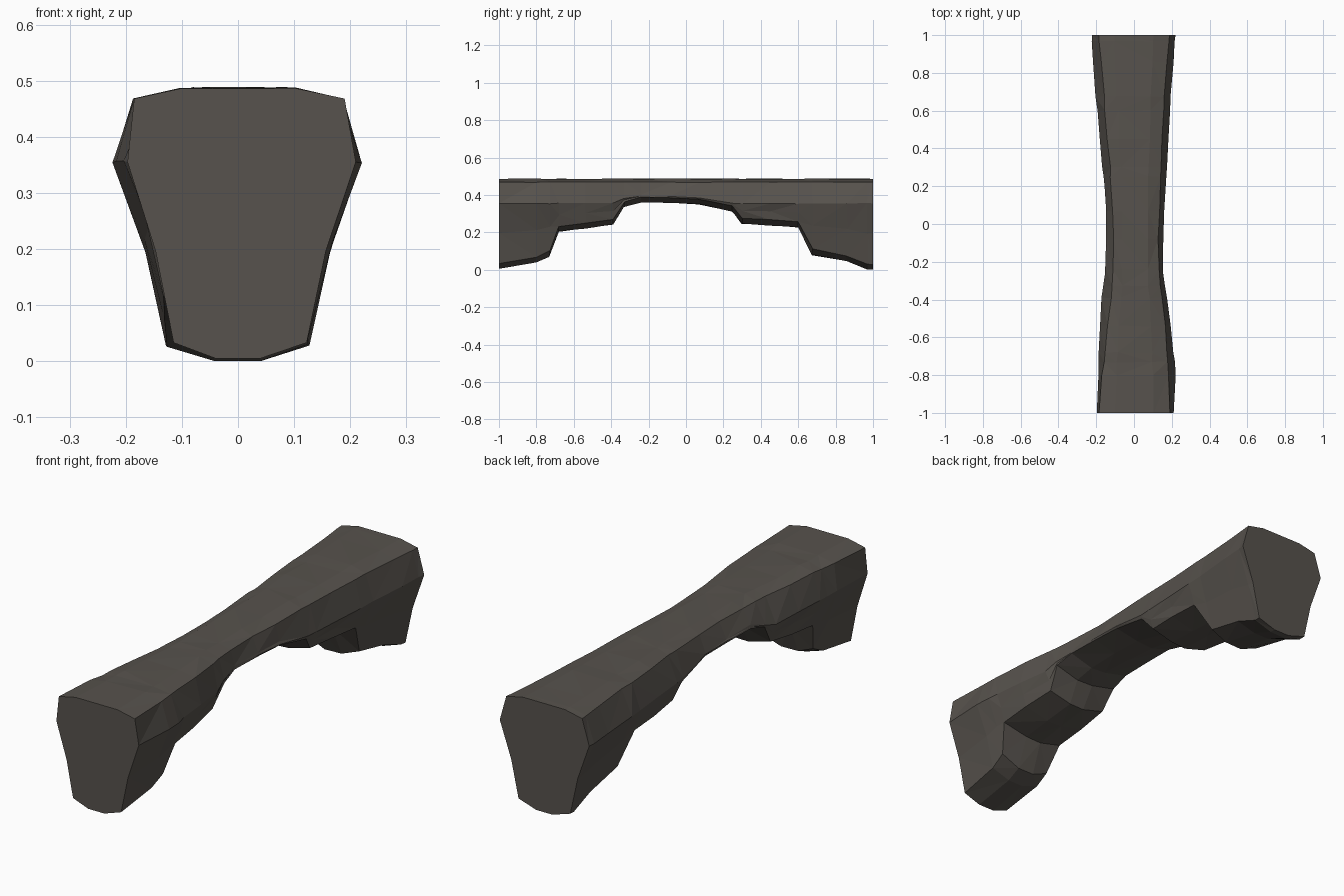
import bpy, bmesh, random

if "Cube" in bpy.data.objects:
    bpy.data.objects.remove(bpy.data.objects["Cube"])
random.seed(4)


def interp(table, t):
    for (a, p), (b, q) in zip(table, table[1:]):
        if t <= b:
            return p + (q - p) * max(0, (t - a) / (b - a))
    return table[-1][1]


# Underside of the arch, along y (stepped ends, hollow middle)
under = [(-1, .01), (-.8, .045), (-.73, .075), (-.68, .205), (-.54, .222), (-.39, .243),
         (-.33, .337), (-.24, .36), (-.08, .356), (.07, .35), (.25, .312), (.3, .245),
         (.45, .238), (.6, .228), (.675, .085), (.86, .052), (.97, .005), (1, .005)]
# Half widths of the widest ridge and of the top, left and right
left = [(-1, .197), (-.6, .18), (-.4, .17), (-.2, .147), (.1, .145), (.5, .19), (1, .222)]
right = [(-1, .21), (-.8, .22), (-.6, .205), (-.25, .15), (0, .152), (.4, .178), (.8, .205), (1, .22)]
top_left = [(-1, .185), (-.6, .15), (-.3, .11), (.1, .11), (.5, .145), (1, .187)]
top_right = [(-1, .19), (-.6, .17), (-.25, .13), (0, .13), (.5, .148), (1, .188)]
# Side taper below the ridge: fraction of full width by height
taper = [(0, .56), (.035, .58), (.12, .66), (.2, .75), (.3, .9), (.355, 1)]


def section(y):
    b = interp(under, y)
    corner = b + .028
    ridge = max(.355, corner + .014)
    low = (corner + ridge) / 2

    def side(s, w, t):
        return [(s * t * .55, .486), (s * t, .468), (s * w, ridge),
                (s * w * interp(taper, low), low),
                (s * w * interp(taper, corner), corner), (s * .04, b)]
    r = side(1, interp(right, y), interp(top_right, y))
    l = side(-1, interp(left, y), interp(top_left, y))
    return r + l[::-1]


# Rock arch body: cross-sections joined from end to end
bm = bmesh.new()
rings = []
for y, _ in under:
    j = .004 if abs(y) < .99 else 0
    rings.append([bm.verts.new((x + random.uniform(-j, j), y + random.uniform(-j, j),
                                z + random.uniform(-j, j) * .6))
                  for x, z in section(y)])
for a, b in zip(rings, rings[1:]):
    n = len(a)
    for i in range(n):
        k = (i + 1) % n
        bm.faces.new((a[i], a[k], b[k], b[i]))
bm.faces.new(rings[0])
bm.faces.new(rings[-1][::-1])
bmesh.ops.triangulate(bm, faces=bm.faces[:])
bmesh.ops.recalc_face_normals(bm, faces=bm.faces[:])
low = min(v.co.z for v in bm.verts)
for v in bm.verts:
    v.co.z -= low * (1 if v.co.z < .1 else 0)
mesh = bpy.data.meshes.new("rock_arch")
bm.to_mesh(mesh)
bm.free()
rock = bpy.data.objects.new("rock_arch", mesh)
bpy.context.collection.objects.link(rock)

stone = bpy.data.materials.new("dark stone")
stone.diffuse_color = (.095, .085, .074, 1)
stone.use_nodes = True
stone.node_tree.nodes["Principled BSDF"].inputs["Base Color"].default_value = stone.diffuse_color
mesh.materials.append(stone)
